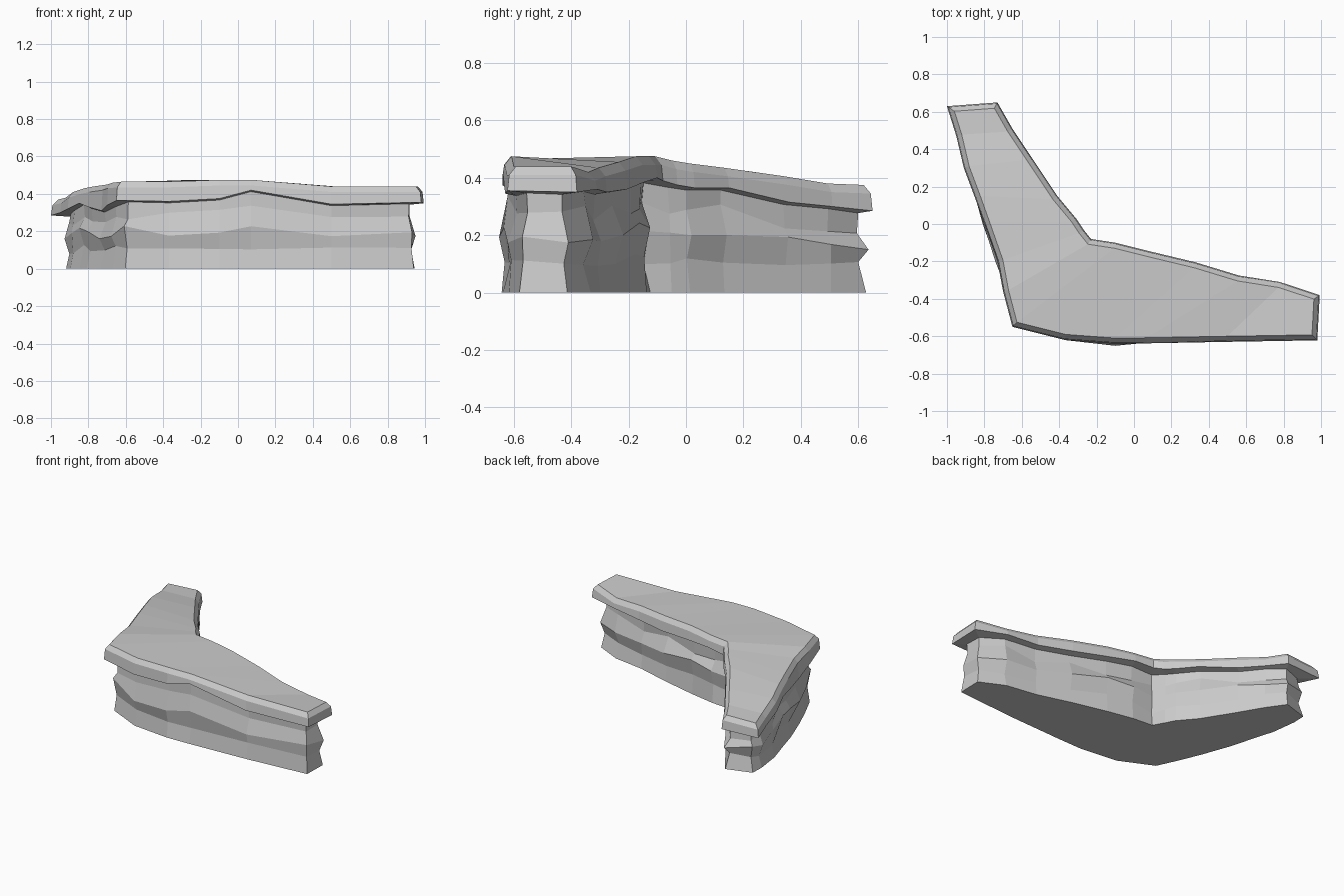
import bpy, bmesh, random
from mathutils import Vector

if "Cube" in bpy.data.objects:
    bpy.data.objects.remove(bpy.data.objects["Cube"])

random.seed(4)

# Rim stations: x, y, top height, lip underside height, wall inset
OUTER = [  # far left end, down the left side, along the front to the right end
    (-1.00, .63, .37, .285, .06), (-.95, .47, .38, .30, .03), (-.91, .30, .41, .32, .01),
    (-.85, .14, .43, .35, .00), (-.80, .00, .44, .33, -.01), (-.73, -.20, .45, .31, -.01),
    (-.70, -.36, .46, .34, .02), (-.65, -.55, .465, .365, .05), (-.37, -.62, .465, .36, .00),
    (-.10, -.64, .475, .375, -.005), (.07, -.638, .475, .42, -.005), (.50, -.63, .44, .345, .01),
    (.98, -.622, .44, .355, .04)]
INNER = [  # same direction along the back, paired with OUTER
    (-.73, .65, .375, .285, .02), (-.65, .51, .38, .30, .0), (-.55, .36, .405, .315, .01),
    (-.41, .15, .435, .365, .02), (-.31, .03, .45, .365, .02), (-.27, -.03, .46, .375, .03),
    (-.23, -.08, .475, .39, .045), (-.10, -.10, .475, .40, .03), (.08, -.145, .475, .385, .02),
    (.33, -.205, .455, .36, .02), (.56, -.275, .435, .35, .015), (.78, -.31, .42, .36, .02),
    (.993, -.38, .44, .35, .045)]
LOOP = OUTER + INNER[::-1]
N = len(LOOP)


def inward(i):
    """Mitred inward direction of the counter-clockwise outline."""
    p, q, r = (Vector(LOOP[(i + k) % N][:2]) for k in (-1, 0, 1))
    a, b = (q - p).normalized(), (r - q).normalized()
    na, nb = Vector((-a.y, a.x)), Vector((-b.y, b.x))
    m = (na + nb).normalized()
    return m / max(m.dot(na), .6)


DIRS = [inward(i) for i in range(N)]
bm = bmesh.new()


def ring(fn):
    """One loop of vertices; fn gives (inset, z) for a station."""
    out = []
    for d, s in zip(DIRS, LOOP):
        inset, z = fn(s)
        out.append(bm.verts.new((s[0] + d.x * inset, s[1] + d.y * inset, z)))
    return out


def wall(frac, push, jit):
    def fn(s):
        return (s[4] + push + random.uniform(-jit, jit),
                s[3] * (frac + (random.uniform(-.07, .07) if frac else 0)))
    return ring(fn)


# Rock wall layers, undercut, overhanging lip and bevelled rim
rings = [wall(0, .005, .004), wall(.31, .02, .01), wall(.56, .003, .01), wall(.78, .025, .01),
         ring(lambda s: (s[4] + .028, s[3] - .008)),
         ring(lambda s: (0, s[3])),
         ring(lambda s: (.006, s[2] - .03)),
         ring(lambda s: (.03, s[2]))]
for lo, hi in zip(rings, rings[1:]):
    for i in range(N):
        j = (i + 1) % N
        bm.faces.new((lo[i], lo[j], hi[j], hi[i]))

# Top and base as strips running between the outer and inner sides
for r in (rings[0], rings[-1]):
    for i in range(len(OUTER) - 1):
        bm.faces.new((r[i], r[i + 1], r[N - 2 - i], r[N - 1 - i]))

bmesh.ops.recalc_face_normals(bm, faces=bm.faces)
mesh = bpy.data.meshes.new("cliff_rock")
bm.to_mesh(mesh)
bm.free()
bpy.context.collection.objects.link(bpy.data.objects.new("cliff_rock", mesh))
